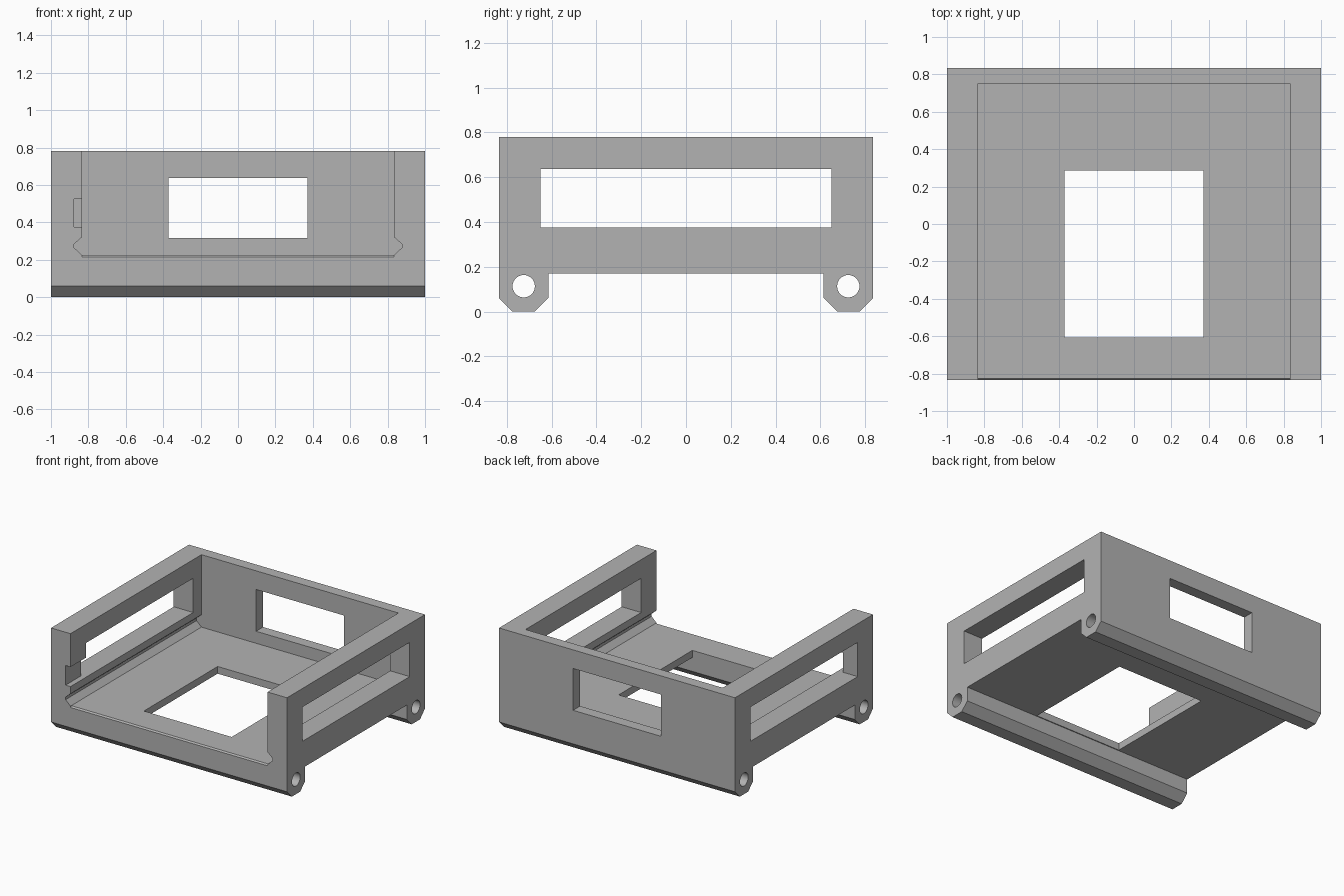
import bpy, bmesh, math

if "Cube" in bpy.data.objects:
    bpy.data.objects.remove(bpy.data.objects["Cube"])

grey = bpy.data.materials.new("light grey")
grey.diffuse_color = (0.45, 0.45, 0.45, 1)
grey.use_nodes = True
grey.node_tree.nodes["Principled BSDF"].inputs["Base Color"].default_value = grey.diffuse_color


def prism(name, pts, axis, a, b):
    """Extrude a closed profile along x (pts are y,z), y (x,z) or z (x,y)."""
    def place(p, t):
        return {"x": (t, p[0], p[1]), "y": (p[0], t, p[1]), "z": (p[0], p[1], t)}[axis]
    bm = bmesh.new()
    low = [bm.verts.new(place(p, a)) for p in pts]
    high = [bm.verts.new(place(p, b)) for p in pts]
    bm.faces.new(low)
    bm.faces.new(high)
    n = len(pts)
    for i in range(n):
        j = (i + 1) % n
        bm.faces.new((low[i], low[j], high[j], high[i]))
    bmesh.ops.recalc_face_normals(bm, faces=bm.faces)
    me = bpy.data.meshes.new(name)
    bm.to_mesh(me)
    bm.free()
    me.materials.append(grey)
    ob = bpy.data.objects.new(name, me)
    bpy.context.collection.objects.link(ob)
    return ob


def rect(u0, u1, v0, v1):
    return [(u0, v0), (u1, v0), (u1, v1), (u0, v1)]


def mirrored(half):
    return half + [(-u, v) for u, v in reversed(half)]


# Body: side profile with two chamfered hinge rails underneath
body = prism("tray_body", mirrored([
    (0.615, 0.17), (0.615, 0.06), (0.675, 0), (0.775, 0),
    (0.835, 0.06), (0.835, 0.78)]), "x", -1, 1)

cutters = [
    # Cavity, open at front and top, with a groove along both side walls
    prism("cavity_cutter", mirrored([
        (0.835, 0.225), (0.876, 0.264), (0.876, 0.284),
        (0.835, 0.32), (0.835, 0.9)]), "y", -0.95, 0.75),
    # Small bevel on the front edge of the floor
    prism("floor_bevel_cutter", [(-0.9, 0.15), (-0.81, 0.24), (-0.9, 0.24)], "x", -0.835, 0.835),
    # Windows in the side walls, back wall and floor
    prism("side_window_cutter", rect(-0.65, 0.65, 0.375, 0.637), "x", -1.2, 1.2),
    prism("back_window_cutter", rect(-0.372, 0.372, 0.317, 0.637), "y", 0.6, 1.0),
    prism("floor_window_cutter", rect(-0.372, 0.372, -0.608, 0.285), "z", 0.05, 0.3),
    # Notch inside the left wall, from the front edge to the window
    prism("notch_cutter", rect(-0.876, -0.8, 0.375, 0.525), "y", -0.95, -0.62),
]
# Round pin holes running through both rails
for y in (-0.725, 0.725):
    ring = [(y + 0.05 * math.cos(k * math.tau / 32), 0.113 + 0.05 * math.sin(k * math.tau / 32))
            for k in range(32)]
    cutters.append(prism("pin_hole_cutter", ring, "x", -1.2, 1.2))

# Cut everything out of the body
bpy.context.view_layer.objects.active = body
for c in cutters:
    c.hide_render = True
    m = body.modifiers.new(c.name, "BOOLEAN")
    m.operation = "DIFFERENCE"
    m.solver = "EXACT"
    m.object = c
    bpy.ops.object.modifier_apply(modifier=m.name)
    bpy.data.objects.remove(c)

bpy.ops.object.select_all(action="DESELECT")
body.select_set(True)
bpy.ops.object.shade_smooth_by_angle(angle=math.radians(25))
